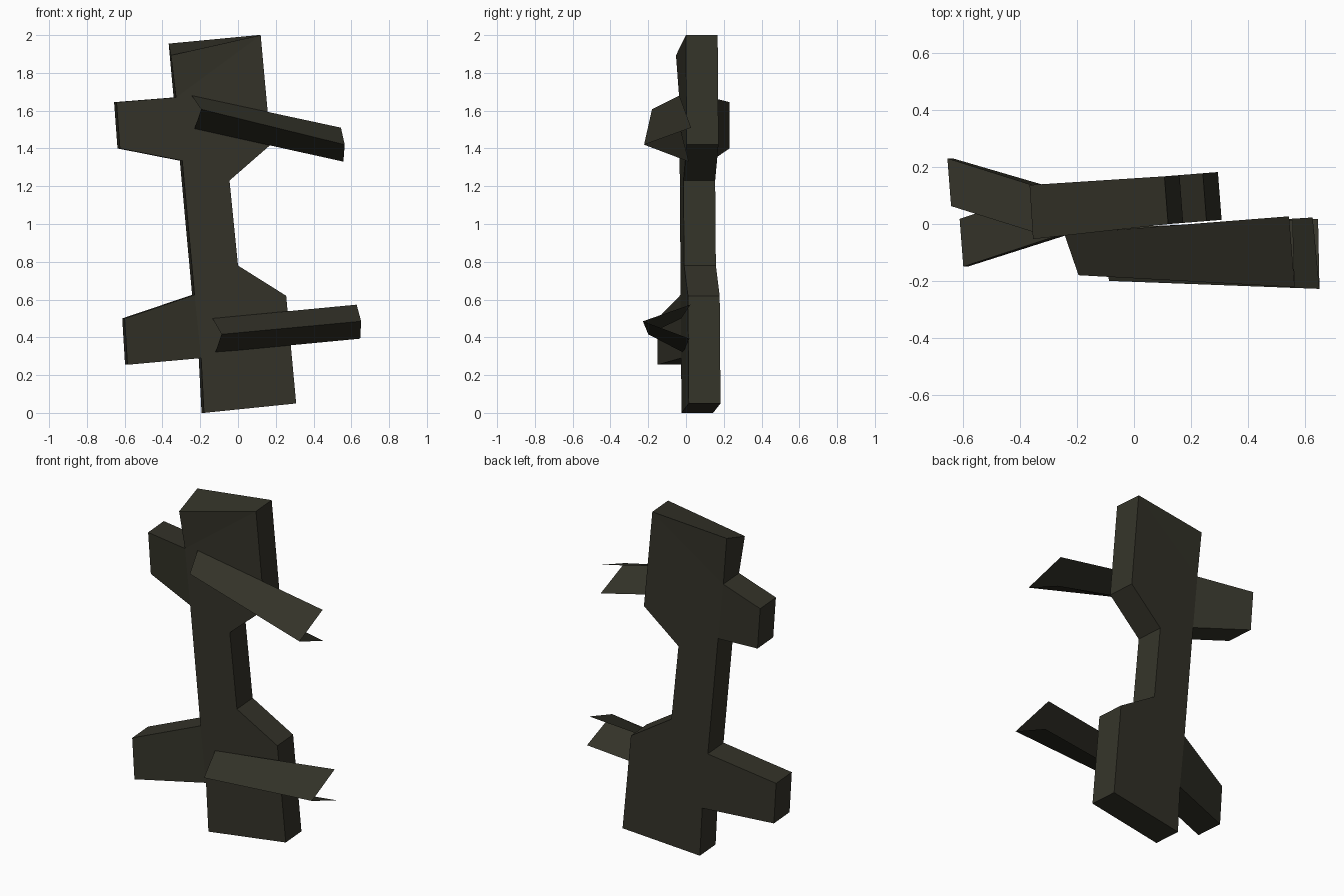
import bpy, bmesh
from mathutils import Vector

if "Cube" in bpy.data.objects:
    bpy.data.objects.remove(bpy.data.objects["Cube"])

olive = bpy.data.materials.new("dark olive")
olive.diffuse_color = (0.034, 0.033, 0.022, 1)
olive.use_nodes = True
olive.node_tree.nodes["Principled BSDF"].inputs["Base Color"].default_value = olive.diffuse_color


def make(name, verts, faces, closed):
    """Flat-shaded mesh object from a few points."""
    mesh = bpy.data.meshes.new(name)
    bm = bmesh.new()
    vs = [bm.verts.new(v) for v in verts]
    for f in faces:
        bm.faces.new([vs[i] for i in f])
    if closed:
        bmesh.ops.recalc_face_normals(bm, faces=bm.faces)
    bm.to_mesh(mesh)
    bm.free()
    mesh.materials.append(olive)
    ob = bpy.data.objects.new(name, mesh)
    bpy.context.collection.objects.link(ob)
    return ob


# Body plate: front outline (x, z), clockwise from the top right
outline = [(0.12, 2.0), (0.173, 1.42), (-0.045, 1.23), (0.0, 0.78),
           (0.255, 0.62), (0.308, 0.05), (-0.18, 0.0), (-0.195, 0.29),
           (-0.585, 0.255), (-0.60, 0.50), (-0.23, 0.625), (-0.295, 1.335),
           (-0.625, 1.40), (-0.643, 1.645), (-0.328, 1.67), (-0.355, 1.893)]
# Arm tips bend back (upper) and forward (lower); top left corner is bevelled
bent = {12: 0.063, 13: 0.063, 8: -0.15, 9: -0.15, 15: -0.053}
front = [Vector((x, bent.get(i, -0.01 + 0.08 * x), z))
         for i, (x, z) in enumerate(outline)]
back = [v + Vector((-0.013, 0.168, 0)) for v in front]
back[15] = Vector((-0.367, 0.137, 1.955))

# Patches: head, neck, foot, upper arm, lower arm
patches = [(0, 1, 2, 11, 14), (0, 14, 15), (2, 3, 10, 11),
           (3, 4, 5, 6, 7, 10), (11, 12, 13, 14), (7, 8, 9, 10)]
n = len(outline)
faces = list(patches)
faces += [tuple(i + n for i in reversed(p)) for p in patches]
faces += [(i, (i + 1) % n, (i + 1) % n + n, i + n) for i in range(n)]
make("body_plate", front + back, faces, True)


# Folded fins: open sheets with a ridge towards the front
def fin(name, left, right):
    make(name, left + right, [(0, 1, 4, 3), (1, 2, 5, 4)], False)


fin("upper_fin",
    [(-0.245, -0.035, 1.68), (-0.195, -0.18, 1.607), (-0.23, -0.03, 1.505)],
    [(0.545, 0.027, 1.51), (0.565, -0.222, 1.42), (0.558, 0.015, 1.33)])
fin("lower_fin",
    [(-0.135, -0.025, 0.50), (-0.087, -0.20, 0.416), (-0.12, -0.015, 0.32)],
    [(0.628, 0.023, 0.573), (0.652, -0.228, 0.485), (0.647, 0.018, 0.393)])
